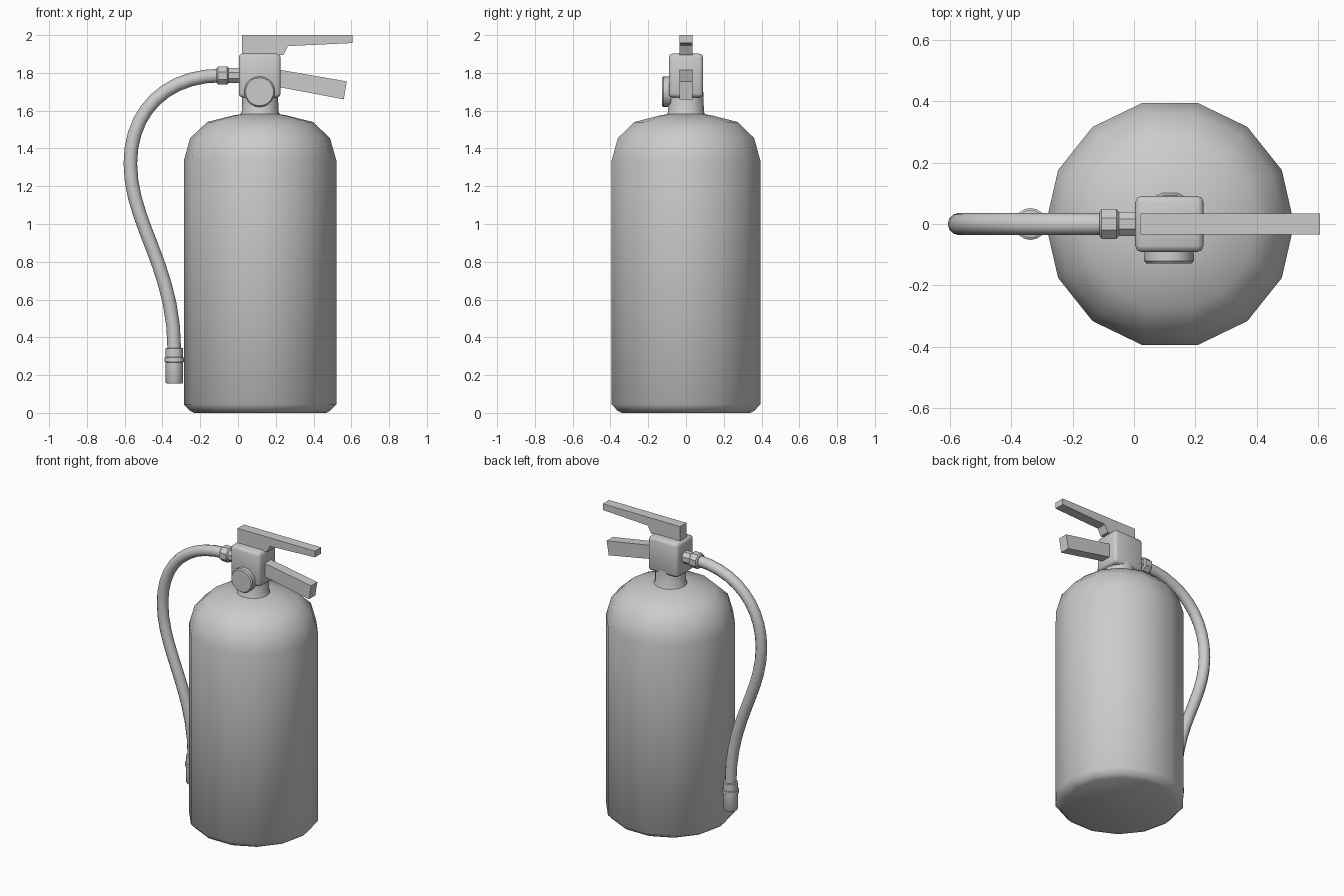
import bpy, bmesh, math
from mathutils import Matrix, Vector

if "Cube" in bpy.data.objects:
    bpy.data.objects.remove(bpy.data.objects["Cube"])

CX = 0.117  # axis of the cylinder


def finish(name, bm, angle=40, bevel=0.0, segments=2):
    """Optionally bevel all edges, then make a smooth-by-angle object."""
    if bevel:
        bmesh.ops.bevel(bm, geom=bm.edges[:], offset=bevel, segments=segments,
                        affect='EDGES', profile=0.5)
    bmesh.ops.recalc_face_normals(bm, faces=bm.faces[:])
    mesh = bpy.data.meshes.new(name)
    bm.to_mesh(mesh)
    bm.free()
    for p in mesh.polygons:
        p.use_smooth = True
    mesh.set_sharp_from_angle(angle=math.radians(angle))
    ob = bpy.data.objects.new(name, mesh)
    bpy.context.collection.objects.link(ob)
    return ob


def lathe(name, profile, sides, origin, axis=(0, 0, 1), angle=40, phase=0.0):
    """Revolve (radius, height) pairs about an axis through origin, with capped ends."""
    bm = bmesh.new()
    rot = Vector((0, 0, 1)).rotation_difference(Vector(axis)).to_matrix()
    rings = []
    for r, h in profile:
        ring = []
        for i in range(sides):
            a = 2 * math.pi * (i + phase) / sides
            co = rot @ Vector((r * math.cos(a), r * math.sin(a), h))
            ring.append(bm.verts.new(co + Vector(origin)))
        rings.append(ring)
    for a, b in zip(rings, rings[1:]):
        for i in range(sides):
            j = (i + 1) % sides
            bm.faces.new((a[i], a[j], b[j], b[i]))
    bm.faces.new(rings[0][::-1])
    bm.faces.new(rings[-1])
    return finish(name, bm, angle)


def plate(name, outline, half):
    """Extrude an (x, z) outline across y."""
    bm = bmesh.new()
    face = bm.faces.new([bm.verts.new((x, -half, z)) for x, z in outline])
    ext = bmesh.ops.extrude_face_region(bm, geom=[face])
    bmesh.ops.translate(bm, vec=(0, 2 * half, 0),
                        verts=[v for v in ext['geom'] if isinstance(v, bmesh.types.BMVert)])
    return finish(name, bm, 20)


# Tank with domed shoulder
lathe("tank", [(0.35, 0), (0.372, 0.012), (0.404, 0.045), (0.404, 1.335),
               (0.37, 1.455), (0.28, 1.54), (0.145, 1.574), (0.1, 1.582)],
      14, (CX, 0, 0), angle=50)

# Neck and valve block
lathe("neck", [(0.11, 1.57), (0.097, 1.595), (0.095, 1.70)], 14, (CX, 0, 0))
bm = bmesh.new()
bmesh.ops.create_cube(bm, size=1, matrix=Matrix.Translation((0.115, 0, 1.786))
                      @ Matrix.Diagonal((0.222, 0.182, 0.232, 1)))
finish("valve_block", bm, 50, bevel=0.02)

# Pressure gauge on the front
lathe("gauge", [(0.08, 0.08), (0.081, 0.12), (0.074, 0.128)], 20,
      (0.114, 0, 1.70), axis=(0, -1, 0))

# Squeeze lever and fixed carrying handle
plate("lever", [(0.021, 1.895), (0.24, 1.895), (0.265, 1.942), (0.605, 1.958),
                (0.605, 2.0), (0.021, 2.0)], 0.034)
plate("handle", [(0.2, 1.728), (0.56, 1.66), (0.576, 1.755), (0.2, 1.82)], 0.034)

# Hose outlet stub and nut
lathe("hose_outlet", [(0.042, -0.02), (0.042, 0.07)], 8, (0.01, 0, 1.786), axis=(-1, 0, 0), phase=0.5)
lathe("hose_nut", [(0.042, 0), (0.052, 0.008), (0.052, 0.056), (0.042, 0.064)], 8,
      (-0.049, 0, 1.786), axis=(-1, 0, 0), angle=30, phase=0.5)

# Hose: point, left handle, right handle (x, z)
curve = bpy.data.curves.new("hose", 'CURVE')
curve.dimensions = '3D'
curve.bevel_depth = 0.036
curve.bevel_resolution = 4
curve.resolution_u = 10
curve.use_fill_caps = True
spline = curve.splines.new('BEZIER')
path = [((-0.09, 1.786), (0.0, 1.786), (-0.38, 1.786)),
        ((-0.57, 1.32), (-0.57, 1.6), (-0.57, 1.0)),
        ((-0.337, 0.33), (-0.337, 0.78), (-0.337, 0.2))]
spline.bezier_points.add(len(path) - 1)
for p, (co, left, right) in zip(spline.bezier_points, path):
    p.handle_left_type = p.handle_right_type = 'FREE'
    p.co = (co[0], 0, co[1])
    p.handle_left = (left[0], 0, left[1])
    p.handle_right = (right[0], 0, right[1])
spline.use_smooth = True
bpy.context.collection.objects.link(bpy.data.objects.new("hose", curve))

# Nozzle with collar at the hose end
lathe("nozzle", [(0.041, 0.155), (0.046, 0.163), (0.046, 0.268), (0.052, 0.27),
                 (0.052, 0.292), (0.046, 0.295), (0.046, 0.342), (0.034, 0.345)],
      16, (-0.337, 0, 0), angle=35)
